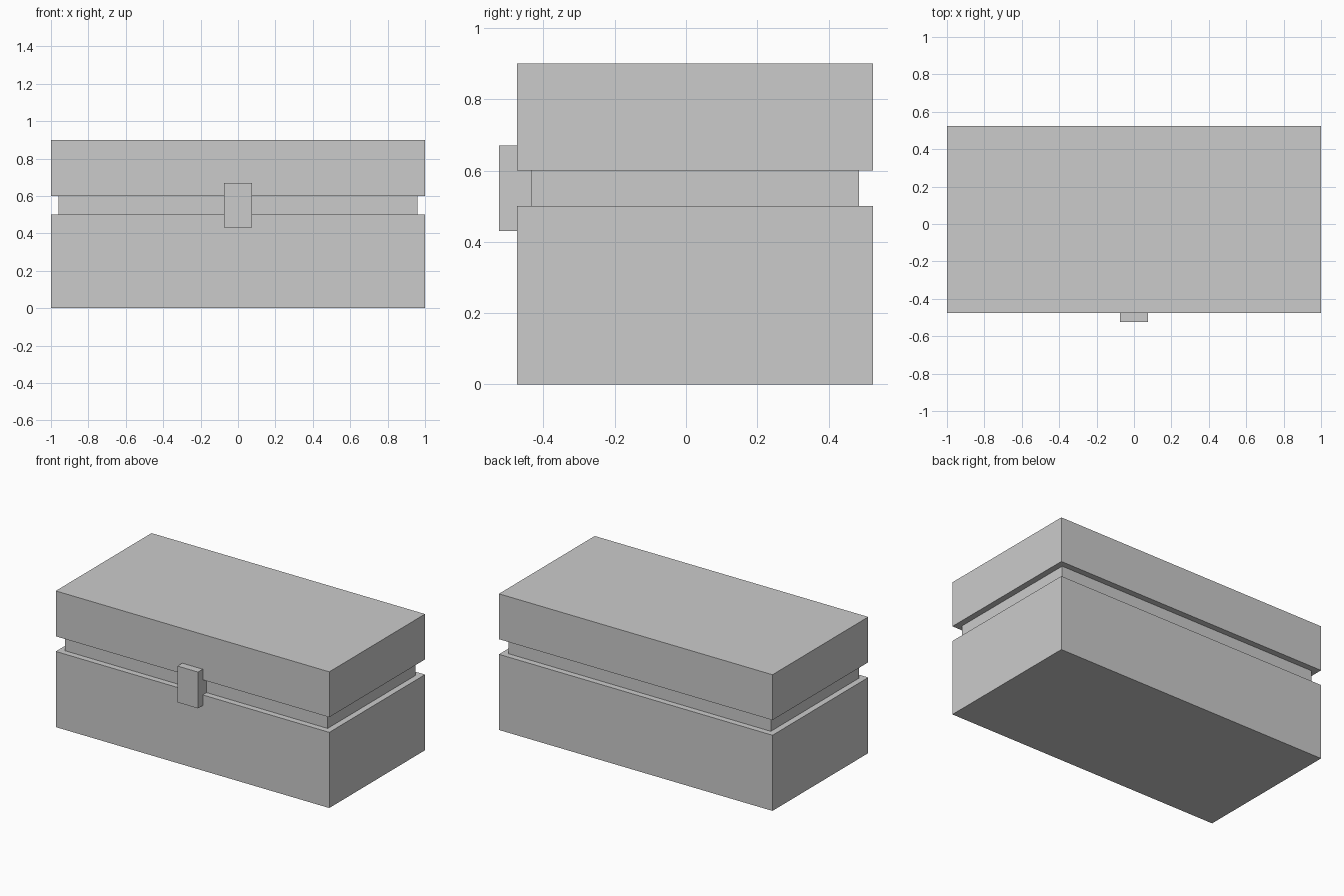
import bpy

if "Cube" in bpy.data.objects:
    bpy.data.objects.remove(bpy.data.objects["Cube"])


def box(name, x, y, z):
    """Box from (min, max) ranges on each axis."""
    ranges = (x, y, z)
    bpy.ops.mesh.primitive_cube_add(size=1, location=[(a + b) / 2 for a, b in ranges])
    obj = bpy.context.object
    obj.name = name
    obj.scale = [b - a for a, b in ranges]
    bpy.ops.object.transform_apply(location=False, rotation=False, scale=True)
    return obj


# Chest body and lid share the same footprint
outer_x, outer_y = (-1, 1), (-0.475, 0.525)
box("chest_base", outer_x, outer_y, (0, 0.5))
box("lid", outer_x, outer_y, (0.6, 0.9))

# Recessed band between base and lid
box("recessed_band", (-0.96, 0.96), (-0.435, 0.485), (0.5, 0.6))

# Front clasp bridging the gap
box("clasp", (-0.075, 0.075), (-0.525, -0.425), (0.43, 0.67))
